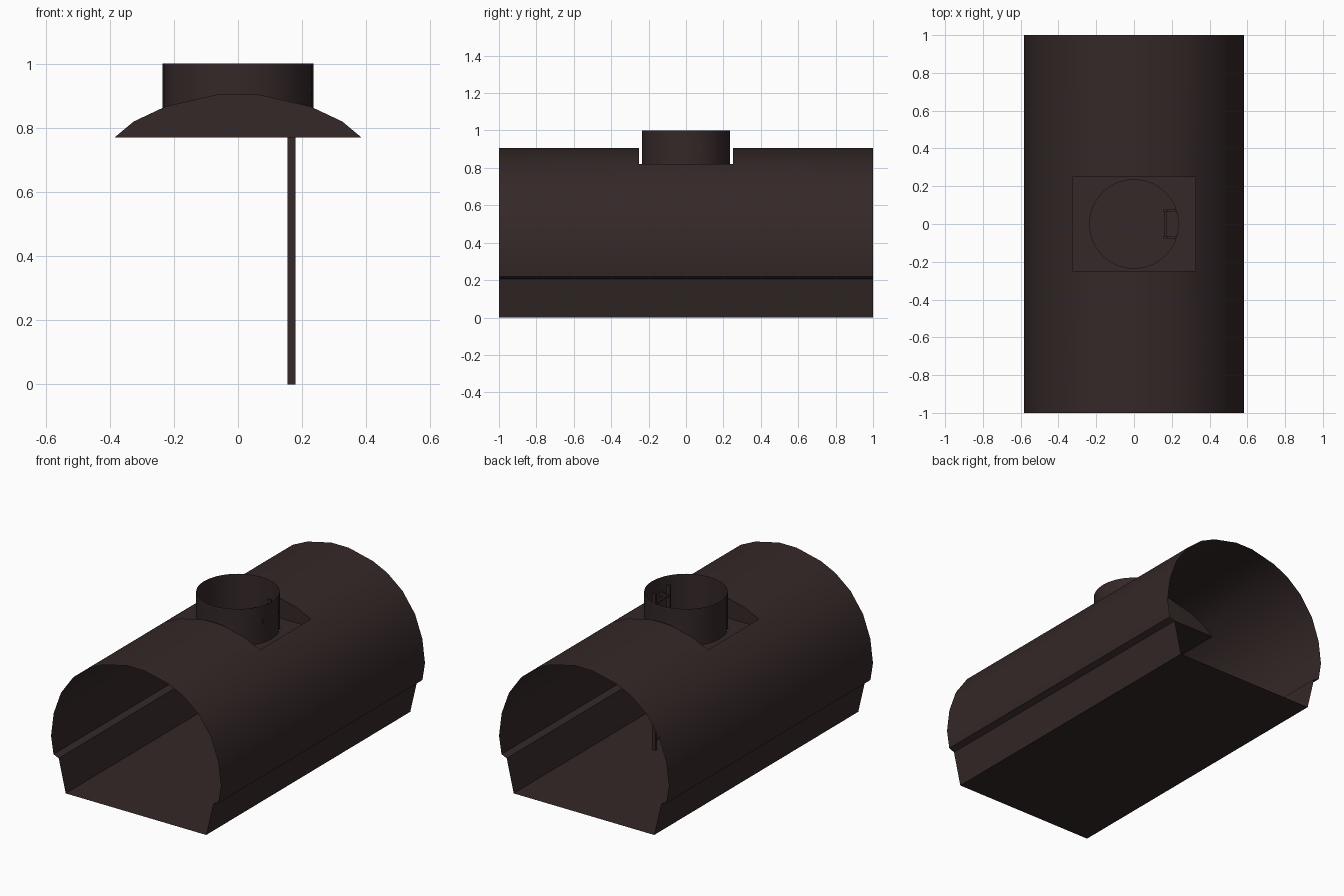
import bpy, bmesh, math

if "Cube" in bpy.data.objects:
    bpy.data.objects.remove(bpy.data.objects["Cube"])

mat = bpy.data.materials.new("dark_brown_metal")
mat.diffuse_color = (0.035, 0.021, 0.021, 1)
mat.use_nodes = True
mat.node_tree.nodes["Principled BSDF"].inputs["Base Color"].default_value = mat.diffuse_color


def make(name, bm, smooth=False):
    bmesh.ops.remove_doubles(bm, verts=bm.verts, dist=1e-5)
    me = bpy.data.meshes.new(name)
    bm.to_mesh(me)
    bm.free()
    me.materials.append(mat)
    ob = bpy.data.objects.new(name, me)
    bpy.context.collection.objects.link(ob)
    if smooth:
        bpy.ops.object.select_all(action='DESELECT')
        ob.select_set(True)
        bpy.context.view_layer.objects.active = ob
        bpy.ops.object.shade_smooth_by_angle(angle=math.radians(30))
    return ob


def face(bm, pts):
    return bm.faces.new([bm.verts.new(p) for p in pts])


def box(bm, lo, hi):
    vs = bmesh.ops.create_cube(bm, size=1)["verts"]
    for v in vs:
        for i in range(3):
            v.co[i] = (lo[i] + hi[i]) / 2 + v.co[i] * (hi[i] - lo[i])


# tunnel shell: thin profile swept along y, with an opening in the roof
HX, HY, R, BASE = 0.325, 0.25, 0.235, 0.77
half = [(0.06, 0.905), (0.225, 0.867), (HX, 0.82), (0.43, 0.735), (0.515, 0.615),
        (0.565, 0.475), (0.583, 0.33), (0.566, 0.22), (0.53, 0.205), (0.482, 0)]
loop = half + [(-x, z) for x, z in reversed(half)]
bm = bmesh.new()
for (x0, z0), (x1, z1) in zip(loop, loop[1:] + loop[:1]):
    for y0, y1 in ((-1, -HY), (-HY, HY), (HY, 1)):
        opening = abs(y0 + y1) < 0.01 and abs(x0 + x1) / 2 < HX and z0 + z1 > 1.2
        if not opening:
            face(bm, [(x0, y0, z0), (x0, y1, z0), (x1, y1, z1), (x1, y0, z1)])
make("tunnel_shell", bm, True)

# recess end walls between the roof and the base plate
BX = 0.385
bm = bmesh.new()
top = [(BX, BASE)] + half[2::-1]
top += [(-x, z) for x, z in reversed(top)]
for y in (-HY, HY):
    pts = [(x, y, z) for x, z in top]
    face(bm, pts if y > 0 else pts[::-1])
make("recess_walls", bm)

# recess base plate with a round hole
bm = bmesh.new()
corner = math.atan2(HY, BX)
angs = sorted([i * math.tau / 32 for i in range(32)] +
              [corner, math.pi - corner, math.pi + corner, math.tau - corner])
rim = []
for a in angs:
    c, s = math.cos(a), math.sin(a)
    t = min(BX / max(abs(c), 1e-6), HY / max(abs(s), 1e-6))
    rim.append(((R * c, R * s, BASE), (t * c, t * s, BASE)))
for (a0, b0), (a1, b1) in zip(rim, rim[1:] + rim[:1]):
    face(bm, [a0, b0, b1, a1])
make("recess_plate", bm)

# open access shaft
bm = bmesh.new()
for i in range(32):
    p = [(R * math.cos(k * math.tau / 32), R * math.sin(k * math.tau / 32)) for k in (i, i + 1)]
    face(bm, [(*p[0], BASE), (*p[1], BASE), (*p[1], 1), (*p[0], 1)])
make("access_shaft", bm, True)

# ladder: rails, rungs and wall brackets
bm = bmesh.new()
for s in (-1, 1):
    ys = sorted((s * 0.064, s * 0.076))
    box(bm, (0.155, ys[0], 0), (0.18, ys[1], 0.97))
    box(bm, (0.175, ys[0], 0.89), (0.226, ys[1], 0.91))
for i in range(10):
    z = 0.06 + i * 0.094
    box(bm, (0.16, -0.066, z - 0.006), (0.174, 0.066, z + 0.006))
make("ladder", bm)
